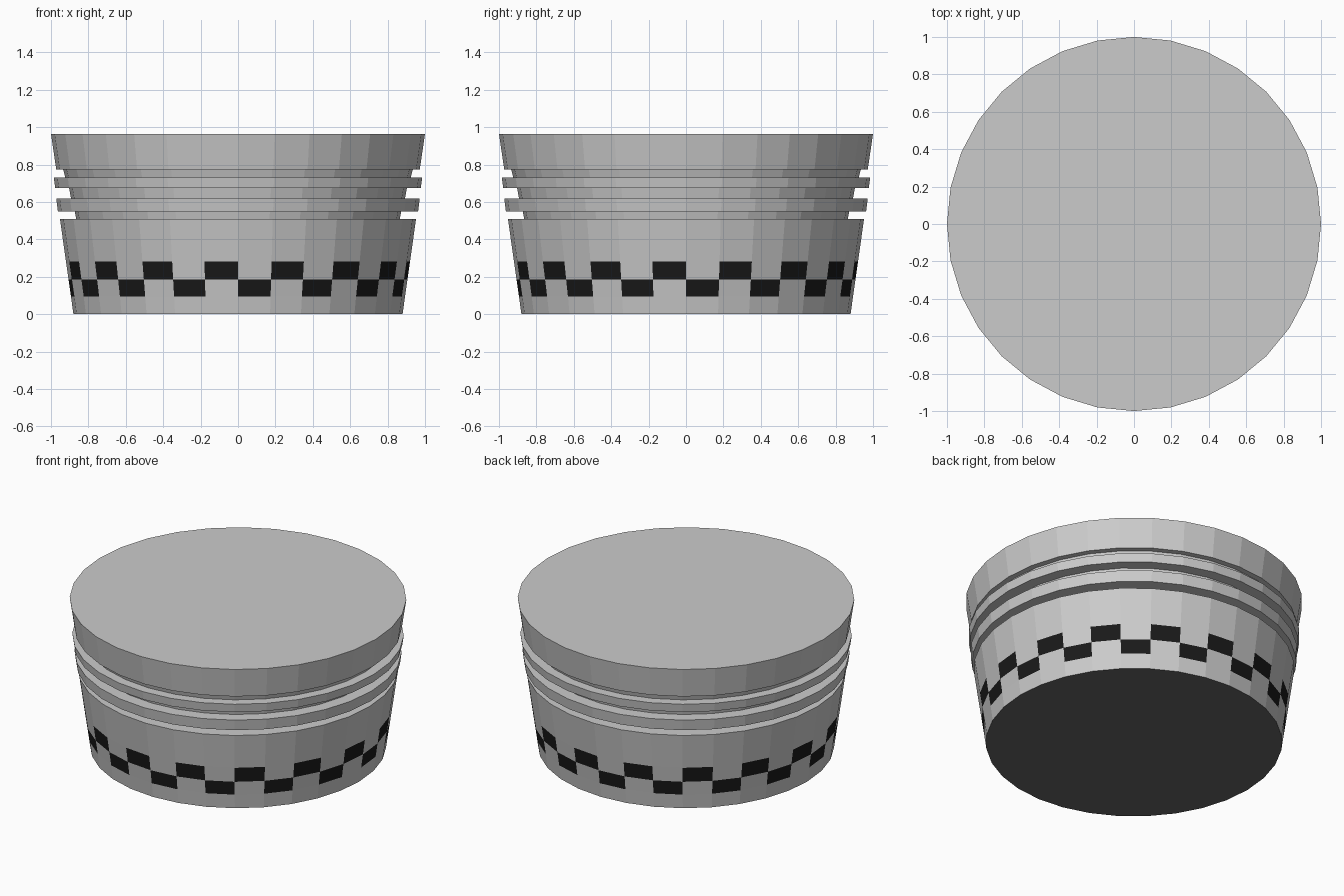
import bpy, bmesh
from math import cos, sin, tau

if "Cube" in bpy.data.objects:
    bpy.data.objects.remove(bpy.data.objects["Cube"])

SIDES = 32


def lathe(name, profile, keep=lambda row, seg: True, cap_bottom=False, cap_top=False, color=None):
    """Revolve (radius, z) points; keep(row, seg) picks which side faces exist."""
    bm = bmesh.new()
    rings = [[bm.verts.new((r * cos(tau * i / SIDES), r * sin(tau * i / SIDES), z))
              for i in range(SIDES)] for r, z in profile]
    for row, (lo, hi) in enumerate(zip(rings, rings[1:])):
        for i in range(SIDES):
            j = (i + 1) % SIDES
            if keep(row, i):
                bm.faces.new((lo[i], lo[j], hi[j], hi[i]))
    if cap_bottom:
        bm.faces.new(rings[0][::-1])
    if cap_top:
        bm.faces.new(rings[-1])
    loose = [v for v in bm.verts if not v.link_faces]
    bmesh.ops.delete(bm, geom=loose, context='VERTS')
    mesh = bpy.data.meshes.new(name)
    bm.to_mesh(mesh)
    bm.free()
    obj = bpy.data.objects.new(name, mesh)
    bpy.context.collection.objects.link(obj)
    if color:
        mat = bpy.data.materials.new(name + "_color")
        mat.diffuse_color = (*color, 1)
        mat.use_nodes = True
        mat.node_tree.nodes["Principled BSDF"].inputs["Base Color"].default_value = mat.diffuse_color
        mesh.materials.append(mat)
    return obj


def checked(row, seg):
    return row in (1, 2) and (row + seg) % 2 == 1


# Tapered skirt, three grooves with two rings between, and crown band
profile = [(0.88, 0), (0.893, 0.095), (0.906, 0.185), (0.92, 0.283), (0.952, 0.51),
           (0.865, 0.51), (0.873, 0.55), (0.963, 0.55), (0.972, 0.62),
           (0.893, 0.62), (0.903, 0.675), (0.977, 0.675), (0.985, 0.73),
           (0.923, 0.73), (0.935, 0.775), (0.972, 0.775), (1.0, 0.965)]
lathe("body", profile, lambda row, seg: not checked(row, seg), cap_top=True)

# Two staggered rows of black squares set flush in the skirt
lathe("checker_band", profile, checked, color=(0.01, 0.01, 0.01))

# Dark underside
lathe("underside", profile[:1], cap_bottom=True, color=(0.13, 0.13, 0.13))
